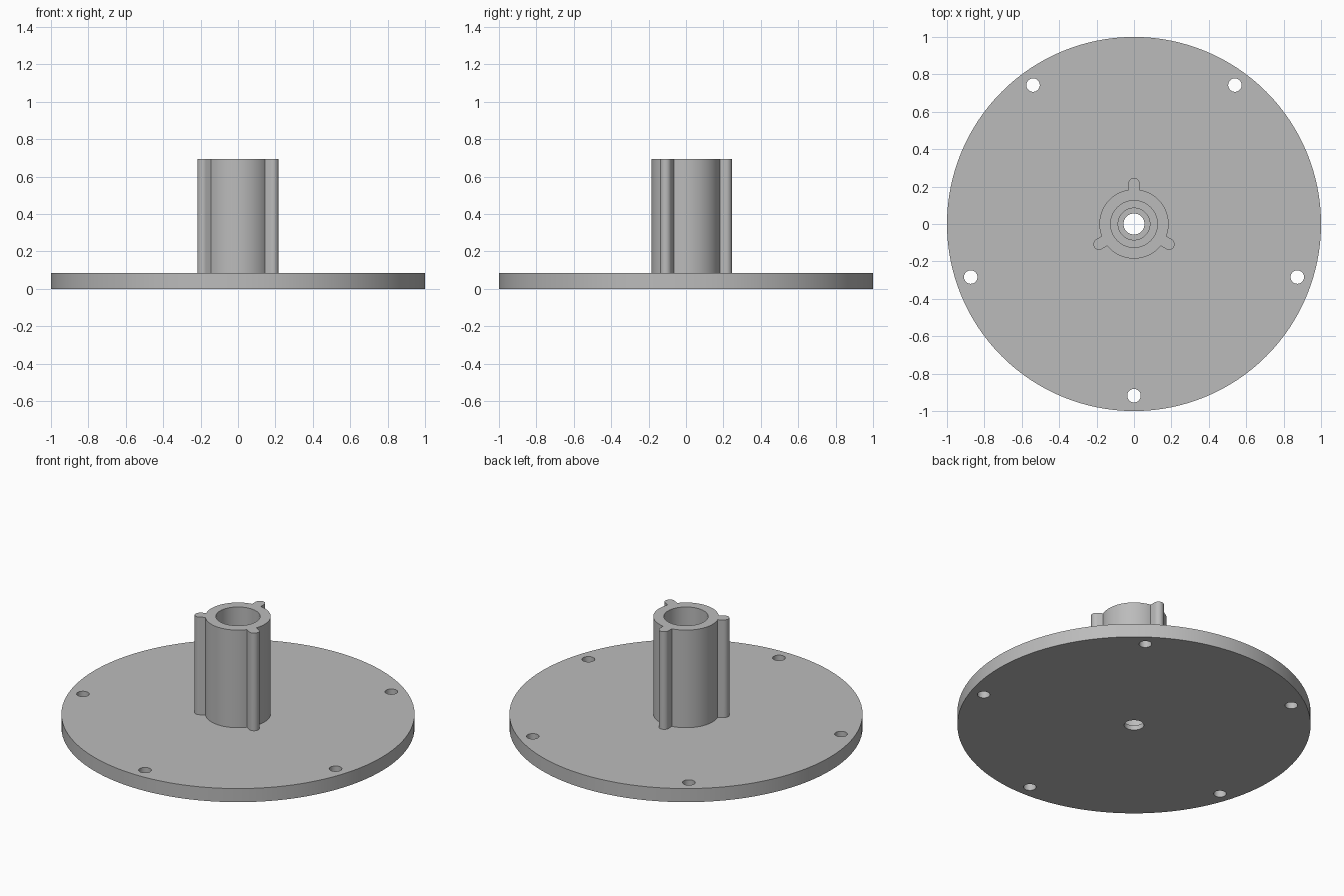
import bpy, bmesh
from math import sin, cos, pi, radians

if "Cube" in bpy.data.objects:
    bpy.data.objects.remove(bpy.data.objects["Cube"])

PLATE_TOP, HUB_TOP = 0.085, 0.695
SEGMENTS = 128

grey = bpy.data.materials.new("plain grey")
grey.use_nodes = True
colour = (0.5, 0.5, 0.5, 1)
grey.diffuse_color = colour
grey.node_tree.nodes["Principled BSDF"].inputs["Base Color"].default_value = colour


def make_object(name, bm):
    bmesh.ops.recalc_face_normals(bm, faces=bm.faces)
    mesh = bpy.data.meshes.new(name)
    bm.to_mesh(mesh)
    bm.free()
    mesh.materials.append(grey)
    obj = bpy.data.objects.new(name, mesh)
    bpy.context.collection.objects.link(obj)
    return obj


def lathe(name, profile):
    """Revolve a closed (radius, height) profile around z."""
    bm = bmesh.new()
    rings = [[bm.verts.new((r * cos(2 * pi * i / SEGMENTS), r * sin(2 * pi * i / SEGMENTS), z))
              for i in range(SEGMENTS)] for r, z in profile]
    for k, ring in enumerate(rings):
        lower = rings[k - 1]
        for i in range(SEGMENTS):
            bm.faces.new((lower[i - 1], lower[i], ring[i], ring[i - 1]))
    return make_object(name, bm)


def prism(bm, outline, z0, z1):
    """Extrude a flat outline from z0 to z1."""
    face = bm.faces.new([bm.verts.new((x, y, z0)) for x, y in outline])
    top = bmesh.ops.extrude_face_region(bm, geom=[face])["geom"]
    verts = [v for v in top if isinstance(v, bmesh.types.BMVert)]
    bmesh.ops.translate(bm, verts=verts, vec=(0, 0, z1 - z0))


def turn(points, angle):
    return [(x * cos(angle) - y * sin(angle), x * sin(angle) + y * cos(angle)) for x, y in points]


def boolean(target, tool, operation):
    mod = target.modifiers.new(operation.title(), "BOOLEAN")
    mod.operation, mod.object, mod.solver = operation, tool, "EXACT"
    bpy.context.view_layer.objects.active = target
    bpy.ops.object.modifier_apply(modifier=mod.name)
    bpy.data.objects.remove(tool)


# Round plate with hollow hub and stepped centre hole
flange = lathe("flange_with_hub", [
    (0.056, 0), (1, 0), (1, PLATE_TOP), (0.185, PLATE_TOP), (0.185, HUB_TOP),
    (0.125, HUB_TOP), (0.125, PLATE_TOP), (0.085, PLATE_TOP), (0.085, 0.03), (0.056, 0.03)])

# Three round-nosed ribs up the hub
bm = bmesh.new()
nose = [(0.216 + 0.03 * cos(a), 0.03 * sin(a))
        for a in (pi * (i / 16 - 0.5) for i in range(17))]
rib = [(0.155, -0.03)] + nose + [(0.155, 0.03)]
for angle in (90, 210, 330):
    prism(bm, turn(rib, radians(angle)), PLATE_TOP - 0.03, HUB_TOP)
boolean(flange, make_object("hub_ribs", bm), "UNION")

# Five bolt holes near the rim
bm = bmesh.new()
hole = [(0.918 + 0.036 * cos(2 * pi * i / 32), 0.036 * sin(2 * pi * i / 32)) for i in range(32)]
for k in range(5):
    prism(bm, turn(hole, radians(54 + 72 * k)), -0.1, 0.2)
boolean(flange, make_object("bolt_holes", bm), "DIFFERENCE")

# Smooth round walls, crisp rims
bpy.ops.object.select_all(action="DESELECT")
flange.select_set(True)
bpy.context.view_layer.objects.active = flange
bpy.ops.object.shade_smooth_by_angle(angle=radians(30))
